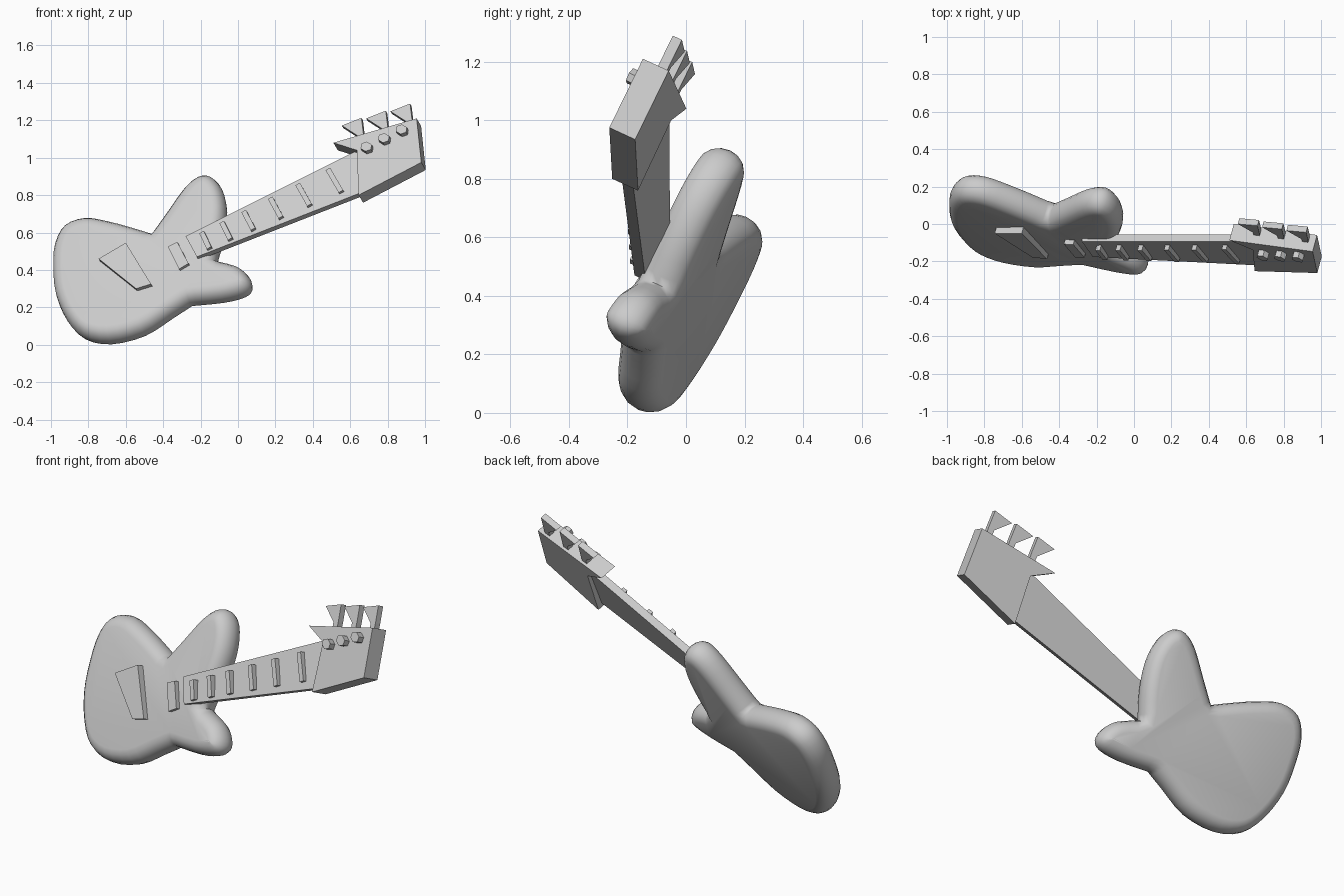
import bpy, bmesh, math
from mathutils import Vector

if "Cube" in bpy.data.objects:
    bpy.data.objects.remove(bpy.data.objects["Cube"], do_unlink=True)

grey = bpy.data.materials.new("light grey")
grey.use_nodes = True
grey.diffuse_color = (0.6, 0.6, 0.6, 1)
grey.node_tree.nodes["Principled BSDF"].inputs["Base Color"].default_value = (0.6, 0.6, 0.6, 1)

# Whole instrument lies on one leaning plane; normal points backwards
SLOPE_X, SLOPE_Z, SHIFT = -0.27, 0.46, -0.31
NORMAL = Vector((-SLOPE_X, 1, -SLOPE_Z)).normalized()


def on_plane(x, z, depth=0.0):
    return Vector((x, SLOPE_X * x + SLOPE_Z * z + SHIFT + depth / NORMAL.y, z))


def loft(name, rings):
    """Skin a stack of equal rings, front to back, and cap both ends."""
    bm = bmesh.new()
    loops = [[bm.verts.new(p) for p in ring] for ring in rings]
    count = len(loops[0])
    for a, b in zip(loops, loops[1:]):
        for i in range(count):
            j = (i + 1) % count
            bm.faces.new((a[i], a[j], b[j], b[i]))
    bm.faces.new(loops[0])
    bm.faces.new(loops[-1])
    bmesh.ops.recalc_face_normals(bm, faces=bm.faces)
    mesh = bpy.data.meshes.new(name)
    bm.to_mesh(mesh)
    bm.free()
    mesh.materials.append(grey)
    obj = bpy.data.objects.new(name, mesh)
    bpy.context.collection.objects.link(obj)
    return obj


def slab(name, outline, depths, thickness):
    """Prism whose front face follows the outline at the given depth(s)."""
    if not isinstance(depths, (list, tuple)):
        depths = [depths] * len(outline)
    front = [on_plane(x, z, d) for (x, z), d in zip(outline, depths)]
    return loft(name, [front, [p + NORMAL * thickness for p in front]])


def smooth_closed(points, corners, steps):
    """Closed Hermite curve through the points, with sharp turns at the corners."""
    pts = [Vector(p) for p in points]
    n, out = len(pts), []
    tangents = [Vector((0, 0)) if p in corners else (pts[(i + 1) % n] - pts[i - 1]) / 2
                for i, p in enumerate(points)]
    for i in range(n):
        j = (i + 1) % n
        for s in range(steps):
            t = s / steps
            rise = t * t * (3 - 2 * t)
            out.append(pts[i] * (1 - rise) + pts[j] * rise
                       + tangents[i] * t * (1 - t) ** 2 - tangents[j] * t * t * (1 - t))
    return out


# Body: rounded slab with two horns
notches = [(-.455, .585), (-.115, .44), (-.25, .215)]
outline = smooth_closed([
    (-.985, .40), (-.975, .53), (-.92, .63), (-.81, .67), (-.68, .65), (-.55, .615),
    notches[0], (-.38, .69), (-.28, .83), (-.205, .89), (-.14, .89), (-.085, .83),
    (-.06, .72), (-.075, .58), notches[1], (0, .41), (.06, .36), (.075, .305),
    (.035, .262), (-.08, .232), notches[2], (-.35, .15), (-.5, .055), (-.68, .01),
    (-.82, .035), (-.91, .125), (-.97, .26)], notches, 3)
n = len(outline)
inward = []
for i in range(n):
    along = (outline[(i + 1) % n] - outline[i - 1]).normalized()
    inward.append(Vector((along.y, -along.x)))
rings = []
for k in range(-4, 5):
    angle = math.pi / 2 * k / 4
    inset = 0.062 * (1 - math.cos(angle))
    ring = [p + q * inset for p, q in zip(outline, inward)]
    rings.append([on_plane(p.x, p.y, .04 * p.y - .036) + NORMAL * 0.08 * math.sin(angle)
                  for p in ring])
body = loft("body", rings)
bpy.context.view_layer.objects.active = body
body.select_set(True)
bpy.ops.object.shade_smooth_by_angle(angle=math.radians(80))
body.select_set(False)

# Bridge and pickup on the body
slab("bridge", [(-.745, .46), (-.60, .545), (-.465, .325), (-.545, .30)], -0.135, 0.05)
slab("pickup", [(-.375, .525), (-.325, .55), (-.265, .435), (-.315, .405)], -0.124, 0.05)

# Neck tapers towards the body
slab("neck", [(-.28, .58), (.64, 1.04), (.65, .81), (-.22, .47)],
     [-.11, -.08, -.095, -.125], 0.043)

# Frets grow with distance from the body
for i, x in enumerate((-.175, -.065, .055, .2, .35, .515)):
    t = (x + .175) / .69
    z = .56 + .32 * t
    half = Vector((.02 + .015 * t, -.042 - .018 * t))
    wide = Vector((.012, .007))
    c = Vector((x, z))
    corners = [c - half - wide, c - half + wide, c + half + wide, c + half - wide]
    slab(f"fret_{i + 1}", corners, -.143 + .028 * t, 0.04)

# Headstock with a pointed upper corner
slab("headstock", [(.51, 1.08), (.955, 1.21), (.98, .975), (.645, .80), (.635, 1.04)], -0.12, 0.1)

# Tuning keys above the headstock and their posts on its front
for i in range(3):
    dx, dz = .13 * i, .038 * i
    key = [(.555, 1.172), (.66, 1.213), (.67, 1.13), (.672, 1.09), (.64, 1.09), (.636, 1.12)]
    slab(f"tuning_key_{i + 1}", [(x + dx, z + dz) for x, z in key], -0.07, 0.035)
    px, pz = .685 + .094 * i, 1.06 + .046 * i
    post = []
    for k in range(6):
        a = math.tau * k / 6 + .4
        post.append((px + .032 * math.cos(a), pz + .026 * math.sin(a)))
    slab(f"tuning_post_{i + 1}", post, -0.155, 0.05)
